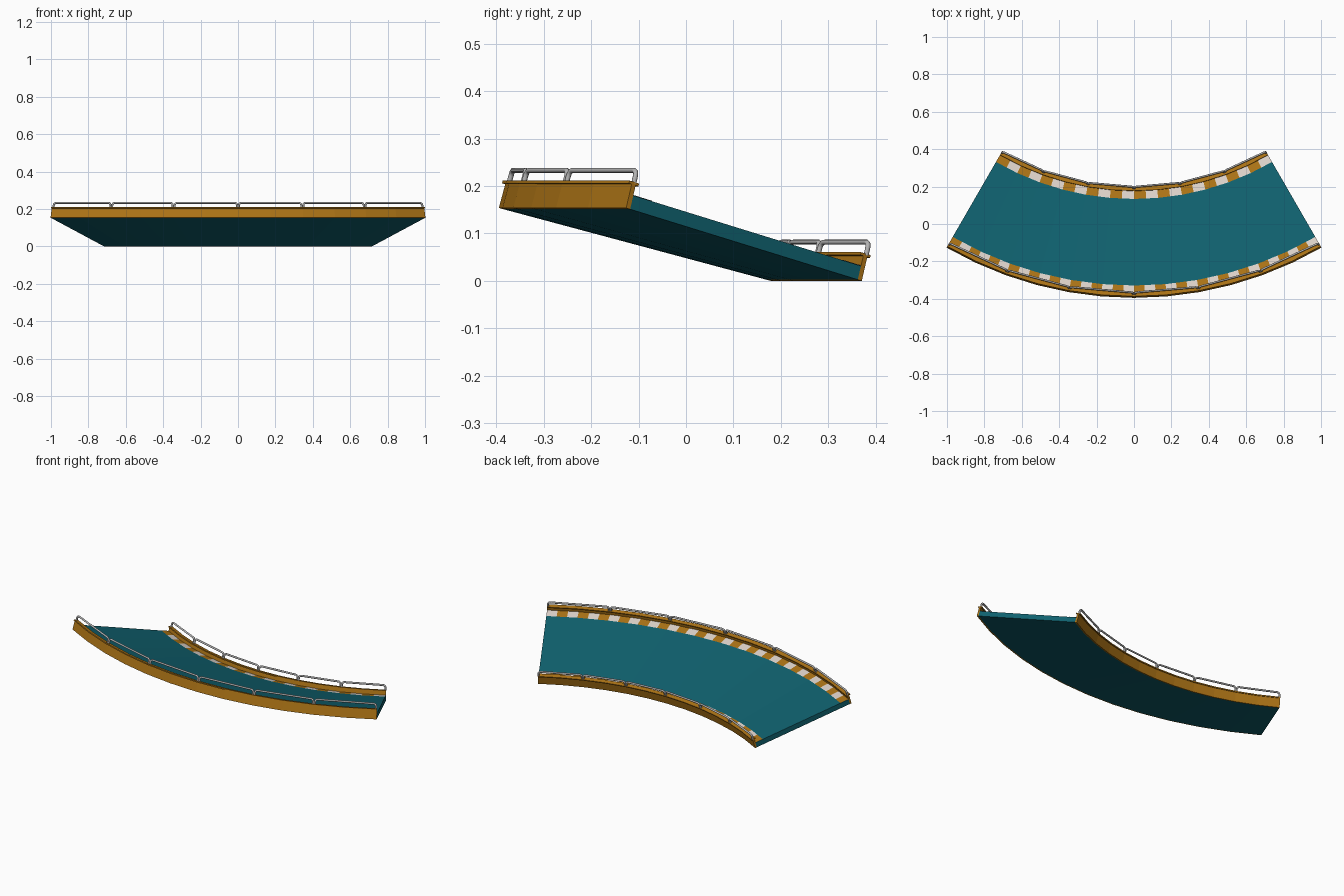
import bpy, bmesh
from math import sin, cos, radians
from mathutils import Vector

if "Cube" in bpy.data.objects:
    bpy.data.objects.remove(bpy.data.objects["Cube"])

CENTRE_Y, R_IN, BANK, HALF, SEGS = 1.61, 1.431, radians(15), 30, 12
WIDTH, DECK, WALL_T, WALL_H = 0.594, 0.03, 0.01, 0.055


def material(name, rgb):
    m = bpy.data.materials.new(name)
    m.diffuse_color = (*rgb, 1)
    m.use_nodes = True
    m.node_tree.nodes["Principled BSDF"].inputs["Base Color"].default_value = m.diffuse_color
    return m


TEAL = material("teal", (0.005, 0.12, 0.158))
OCHRE = material("ochre", (0.42, 0.175, 0.008))
WHITE = material("white", (0.74, 0.66, 0.60))
STEEL = material("steel", (0.45, 0.45, 0.45))


def place(u, v, deg):
    """Banked section point (u across, v up) at an angle, kept on the facets."""
    step = 2 * HALF / SEGS
    k = min(int((deg + HALF + 1e-6) // step), SEGS - 1)
    mid = -HALF + (k + 0.5) * step
    r = R_IN + u * cos(BANK) - v * sin(BANK)
    r *= cos(radians(step / 2)) / cos(radians(deg - mid))
    a = radians(deg)
    return Vector((r * sin(a), CENTRE_Y - r * cos(a),
                   u * sin(BANK) + v * cos(BANK)))


def make(name, bm, mats):
    me = bpy.data.meshes.new(name)
    bm.to_mesh(me)
    bm.free()
    ob = bpy.data.objects.new(name, me)
    for m in mats:
        me.materials.append(m)
    bpy.context.collection.objects.link(ob)
    return ob


def swept(name, u0, u1, v0, v1, mat):
    """Rectangular section swept along the bend, with closed ends."""
    bm = bmesh.new()
    prof = [(u0, v0), (u1, v0), (u1, v1), (u0, v1)]
    rings = [[bm.verts.new(place(u, v, -HALF + 2 * HALF * i / SEGS)) for u, v in prof]
             for i in range(SEGS + 1)]
    for p, q in zip(rings, rings[1:]):
        for j in range(4):
            bm.faces.new((p[j], p[(j + 1) % 4], q[(j + 1) % 4], q[j]))
    bm.faces.new(rings[0])
    bm.faces.new(rings[-1])
    bmesh.ops.recalc_face_normals(bm, faces=bm.faces)
    return make(name, bm, [mat])


def stripes(name, u0, u1, count):
    """Painted band of alternating colours lying on the deck."""
    bm = bmesh.new()
    v = DECK + 0.001
    rows = []
    for i in range(count + 1):
        a = -HALF + 2 * HALF * i / count
        rows.append([bm.verts.new(place(u, v, a)) for u in (u0, u1)])
    for i, (p, q) in enumerate(zip(rows, rows[1:])):
        f = bm.faces.new((p[0], p[1], q[1], q[0]))
        f.normal_update()
        if f.normal.z < 0:
            f.normal_flip()
        f.material_index = i % 2
    return make(name, bm, [OCHRE, WHITE])


def railing(name, u, v0, v1):
    """Six straight hoops with rounded top corners."""
    cu = bpy.data.curves.new(name, 'CURVE')
    cu.dimensions = '3D'
    cu.bevel_depth = 0.0055
    cu.bevel_resolution = 2
    for k in range(6):
        a = -HALF + 10 * k
        ends = [(a + 0.15, a + 9.85), (a + 9.85, a + 0.15)]
        pts = []
        for s, e in ends:
            low, top = place(u, v0, s), place(u, v1, s)
            along = (place(u, v1, e) - top).normalized()
            up = (top - low).normalized()
            c = 0.013
            side = [low] + [top + along * c * (1 - cos(t)) - up * c * (1 - sin(t))
                            for t in (radians(d) for d in (0, 30, 60, 90))]
            pts += side if not pts else side[::-1]
        sp = cu.splines.new('POLY')
        sp.points.add(len(pts) - 1)
        sp.use_smooth = True
        for p, co in zip(sp.points, pts):
            p.co = (*co, 1)
    cu.materials.append(STEEL)
    ob = bpy.data.objects.new(name, cu)
    bpy.context.collection.objects.link(ob)


# Banked road deck
swept("road_deck", WALL_T, WIDTH - WALL_T, 0, DECK, TEAL)

# Side walls, their caps and hoop rails
for side, u, rail_u in (("inner", 0, 0.002), ("outer", WIDTH - WALL_T, WIDTH - WALL_T + 0.003)):
    swept(side + "_wall", u, u + WALL_T, 0, WALL_H, OCHRE)
    swept(side + "_wall_cap", u - 0.007, u + WALL_T + 0.007,
          WALL_H - 0.003, WALL_H + 0.003, OCHRE)
    railing(side + "_railing", rail_u, WALL_H, WALL_H + 0.029)

# Striped kerbs on the road edges
stripes("inner_kerb", WALL_T, 0.055, 24)
stripes("outer_kerb", 0.534, WIDTH - WALL_T, 36)
